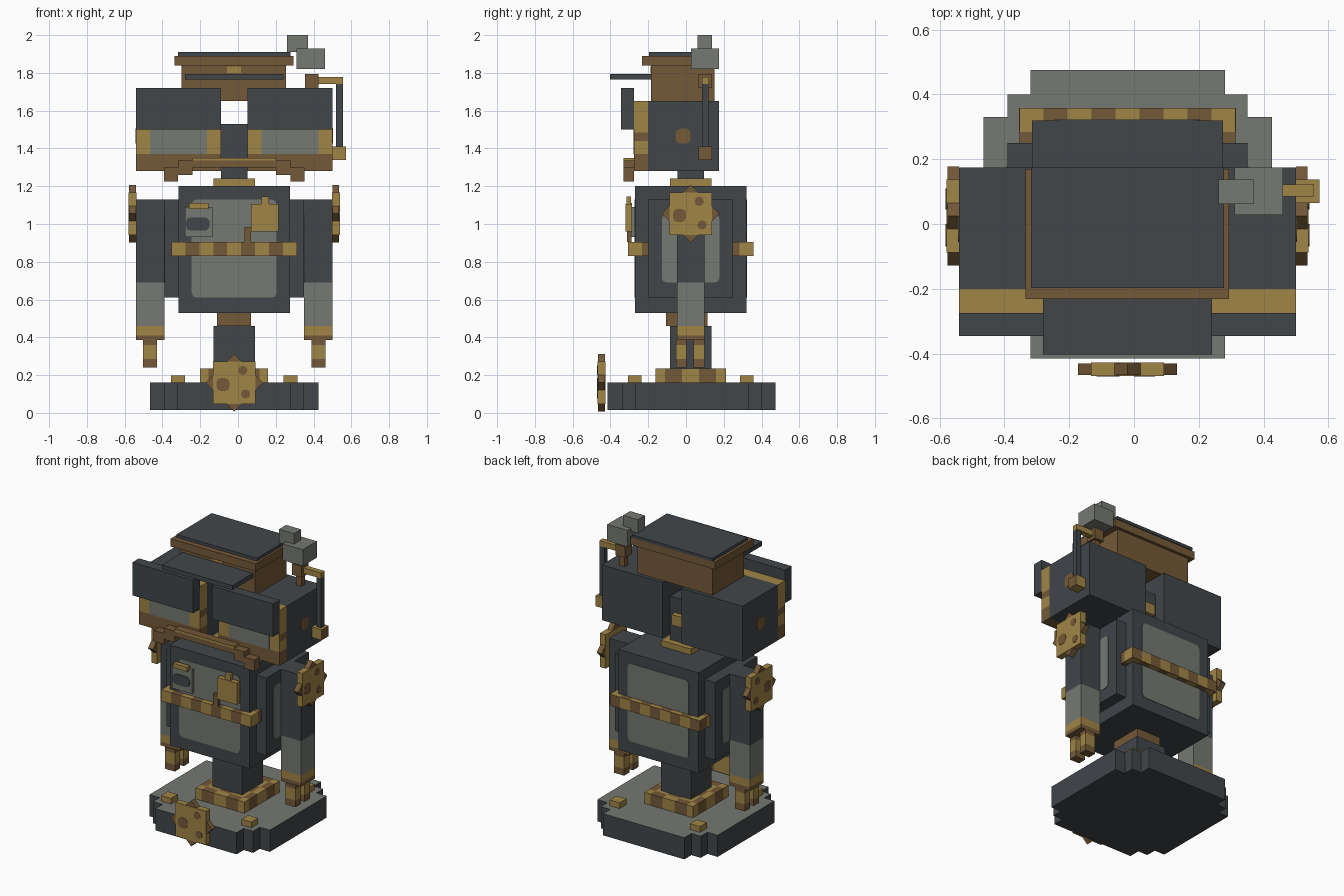
import bpy, bmesh, math
from mathutils import Vector, Matrix

cube = bpy.data.objects.get("Cube")
if cube:
    bpy.data.objects.remove(cube, do_unlink=True)

CX, CY = -0.02, 0.025  # centre line of the body


def material(name, r, g, b):
    lin = [((c / 255 + 0.055) / 1.055) ** 2.4 for c in (r, g, b)] + [1]
    m = bpy.data.materials.new(name)
    m.use_nodes = True
    m.diffuse_color = lin
    m.node_tree.nodes["Principled BSDF"].inputs["Base Color"].default_value = lin
    return m


DARK = material("dark steel", 65, 70, 74)
GREY = material("stone grey", 117, 120, 114)
GOLD = material("brass", 160, 133, 71)
BROWN = material("aged bronze", 116, 89, 56)


def finish(name, bm, mats):
    me = bpy.data.meshes.new(name)
    bmesh.ops.recalc_face_normals(bm, faces=bm.faces)
    bm.to_mesh(me)
    bm.free()
    for m in mats:
        me.materials.append(m)
    ob = bpy.data.objects.new(name, me)
    bpy.context.collection.objects.link(ob)
    return ob


def box(name, xs, ys, zs, mat, round_axis=None, turn=None):
    """Box from x, y and z ranges; round_axis chamfers edges along that axis."""
    bm = bmesh.new()
    bmesh.ops.create_cube(bm, size=1)
    rng = (xs, ys, zs)
    size = Vector([abs(b - a) for a, b in rng])
    mid = Vector([(a + b) / 2 for a, b in rng])
    bmesh.ops.scale(bm, vec=size, verts=bm.verts)
    if round_axis is not None:
        edges = [e for e in bm.edges
                 if abs((e.verts[0].co - e.verts[1].co).normalized()[round_axis]) > 0.9]
        bmesh.ops.bevel(bm, geom=edges, offset=0.025, segments=2, affect='EDGES', profile=0.5)
    if turn:
        bmesh.ops.rotate(bm, matrix=Matrix.Rotation(math.pi / 4, 3, turn), verts=bm.verts)
    bmesh.ops.translate(bm, vec=mid, verts=bm.verts)
    return finish(name, bm, [mat])


def paint(ob, cuts, mats, rule):
    """Cut along (axis, position) planes, then colour faces by rule(centre, normal)."""
    bm = bmesh.new()
    bm.from_mesh(ob.data)
    for axis, pos in cuts:
        n = Vector((0, 0, 0))
        n[axis] = 1
        bmesh.ops.bisect_plane(bm, geom=bm.verts[:] + bm.edges[:] + bm.faces[:],
                               plane_co=n * pos, plane_no=n)
    ob.data.materials.clear()
    for m in mats:
        ob.data.materials.append(m)
    for f in bm.faces:
        f.material_index = rule(f.calc_center_median(), f.normal)
    bm.to_mesh(ob.data)
    bm.free()


def checker(ob, pitch, half, axes=(0, 1)):
    """Alternate brass and bronze blocks along the given axes."""
    mid = (CX, CY)
    cuts = [(a, mid[a] + (k + 0.5) * pitch) for a in axes for k in range(-half, half)]

    def rule(c, n):
        return sum(round((c[a] - mid[a]) / pitch) for a in axes) % 2
    paint(ob, cuts, [GOLD, BROWN], rule)


def around(c, h):
    return (c - h, c + h)


def gear(name, axis, centre, side):
    """Square and diamond plates making an eight-toothed gear, with worn patches."""
    def span(h, depth):
        r = [around(centre[i], h) for i in range(3)]
        r[axis] = around(centre[axis], depth)
        return r
    box(name, *span(0.113, 0.021), GOLD)
    box(name + "_teeth", *span(0.108, 0.018), BROWN, turn='XYZ'[axis])
    across = 1 - axis
    for u, v, h in ((-0.06, -0.01, 0.035), (0.045, 0.065, 0.025), (0.06, -0.06, 0.025)):
        c = Vector(centre)
        c[across] += u
        c.z += v
        c[axis] += side * 0.021
        r = [around(c[i], h) for i in range(3)]
        r[axis] = around(c[axis], 0.002)
        box(name + "_patch", *r, BROWN, round_axis=axis)


# Stepped round base with grey top
steps = [(0.445, 0.30), (0.37, 0.30), (0.37, 0.37), (0.30, 0.37), (0.30, 0.445)]
outline = []
for q in range(4):
    rot = Matrix.Rotation(q * math.pi / 2, 3, 'Z')
    outline += [rot @ Vector((x, y, 0)) for x, y in steps]
bm = bmesh.new()
face = bm.faces.new([bm.verts.new((p.x + CX, p.y + 0.03, 0.015)) for p in outline])
top = bmesh.ops.extrude_face_region(bm, geom=[face])["geom"]
bmesh.ops.translate(bm, vec=(0, 0, 0.145), verts=[v for v in top if isinstance(v, bmesh.types.BMVert)])
base = finish("base", bm, [DARK])
paint(base, [], [DARK, GREY], lambda c, n: int(n.z > 0.5))

plinth = box("plinth", around(CX, 0.18), around(CY, 0.187), (0.16, 0.235), GOLD)
checker(plinth, 0.09, 2)
for sx in (-1, 1):
    for sy in (-1, 1):
        box("base_stud", around(CX + sx * 0.297, 0.037), around(CY + sy * 0.297, 0.036),
            (0.16, 0.198), GOLD)
gear("front_gear", 1, (CX, -0.448, 0.16), -1)

# Waist post and collar
box("waist_post", around(CX, 0.11), around(CY, 0.11), (0.235, 0.46), DARK)
box("waist_collar", around(CX, 0.09), around(0.005, 0.11), (0.46, 0.53), BROWN)

# Body with grey front and back panels
box("body", around(CX, 0.295), around(CY, 0.295), (0.53, 1.2), DARK)
for s in (-1, 1):
    y = CY + s * 0.295
    box("body_panel", around(CX, 0.225), around(y, 0.003), (0.61, 1.13), GREY, round_axis=1)
belt = box("belt", around(CX, 0.333), around(CY, 0.333), (0.83, 0.905), GOLD)
checker(belt, 0.074, 5)

# Chest gauge and chest tank
box("gauge", (-0.28, -0.135), (-0.295, -0.27), (0.93, 1.09), GREY)
box("gauge_dial", (-0.275, -0.15), (-0.299, -0.294), (0.965, 1.035), DARK, round_axis=1)
box("gauge_bar", (-0.26, -0.155), (-0.315, -0.285), (1.08, 1.11), GOLD)
box("tank", (0.07, 0.215), (-0.32, -0.285), (0.96, 1.105), GOLD)
box("tank_cap", (0.125, 0.165), (-0.315, -0.29), (1.105, 1.145), GOLD)
box("tank_pipe", (0.035, 0.07), (-0.312, -0.288), (0.905, 0.985), BROWN)

# Neck
box("neck_ring", around(CX, 0.11), around(CY, 0.11), (1.2, 1.24), GOLD)
box("neck", around(CX, 0.07), around(CY, 0.07), (1.24, 1.53), DARK)
box("neck_hinge", around(CX, 0.037), (0.09, 0.13), (1.36, 1.43), GOLD)


def arm_rule(c, n):
    return sum(c.z < z for z in (0.69, 0.46, 0.41))


for s in (-1, 1):
    def sx(a, b):
        return tuple(sorted((CX + s * a, CX + s * b)))

    # Side panels and arms
    box("side_plate", sx(0.29, 0.37), around(CY, 0.225), (0.61, 1.13), DARK)
    box("side_panel", sx(0.367, 0.373), around(CY, 0.153), (0.69, 1.05), GREY, round_axis=0)
    arm = box("arm", sx(0.37, 0.52), around(CY, 0.073), (0.385, 1.13), DARK)
    paint(arm, [(2, z) for z in (0.69, 0.46, 0.41)], [DARK, GREY, GOLD, BROWN], arm_rule)
    for y in (-0.025, 0.069):
        finger = box("finger", sx(0.41, 0.483), around(y, 0.028), (0.24, 0.385), GOLD)
        paint(finger, [(2, 0.285), (2, 0.36)], [GOLD, BROWN],
              lambda c, n: int(c.z < 0.285 or c.z > 0.36))
    gear("shoulder_gear", 0, (CX + s * 0.538, CY, 1.055), s)

    # Eye housings, rims, lenses and lids
    box("eye_housing", sx(0.07, 0.52), (-0.2, 0.175), (1.28, 1.65), DARK)
    rim = box("eye_rim", sx(0.07, 0.52), (-0.275, -0.2), (1.28, 1.65), GOLD)
    paint(rim, [(2, z) for z in (1.37, 1.44, 1.485)], [GOLD, BROWN],
          lambda c, n: int(c.z < 1.37 or (abs(n.x) > 0.5 and 1.44 < c.z < 1.485)))
    box("eye_lens", sx(0.145, 0.445), (-0.278, -0.273), (1.37, 1.575), GREY)
    box("eye_lid", sx(0.07, 0.52), (-0.345, -0.275), (1.5, 1.72), DARK)
    box("eye_bolt", sx(0.517, 0.523), around(-0.015, 0.04), around(1.465, 0.04), BROWN, round_axis=0)

    # Drooping ends of the mouth bar
    box("mouth_mid", sx(0.22, 0.297), (-0.33, -0.275), (1.26, 1.335), BROWN)
    box("mouth_end", sx(0.297, 0.373), (-0.33, -0.275), (1.225, 1.3), BROWN)

mouth = box("mouth_bar", around(CX, 0.22), (-0.33, -0.275), (1.3, 1.35), BROWN)
paint(mouth, [(2, 1.335)], [BROWN, GOLD], lambda c, n: int(1.335 < c.z < 1.349))

# Hat
box("hat", (-0.3, 0.255), (-0.185, 0.15), (1.65, 1.84), BROWN)
box("hat_badge", around(CX, 0.037), (-0.189, -0.183), (1.8, 1.835), GOLD)
box("hat_brim", (-0.335, 0.293), (-0.232, 0.17), (1.838, 1.89), BROWN)
box("hat_top", (-0.317, 0.278), (-0.197, 0.175), (1.89, 1.91), DARK)
box("hat_visor", (-0.28, 0.24), (-0.403, -0.18), (1.765, 1.795), DARK)

# Steam puffs, side pipe and pull handle
box("puff_large", (0.31, 0.46), (0.027, 0.175), (1.82, 1.93), GREY)
box("puff_small", (0.26, 0.37), (0.062, 0.137), (1.91, 2.0), GREY)
box("pipe_stem", (0.37, 0.41), (0.085, 0.12), (1.65, 1.725), BROWN)
box("pipe_cap", (0.355, 0.425), (0.065, 0.138), (1.72, 1.795), BROWN)
box("pull_arm", (0.42, 0.555), (0.085, 0.122), (1.74, 1.777), GOLD)
box("pull_rod", (0.52, 0.555), (0.086, 0.119), (1.4, 1.742), DARK)
handle = box("pull_handle", (0.5, 0.573), (0.065, 0.138), (1.34, 1.41), GOLD)
paint(handle, [], [GOLD, BROWN], lambda c, n: int(n.x > 0.5))
